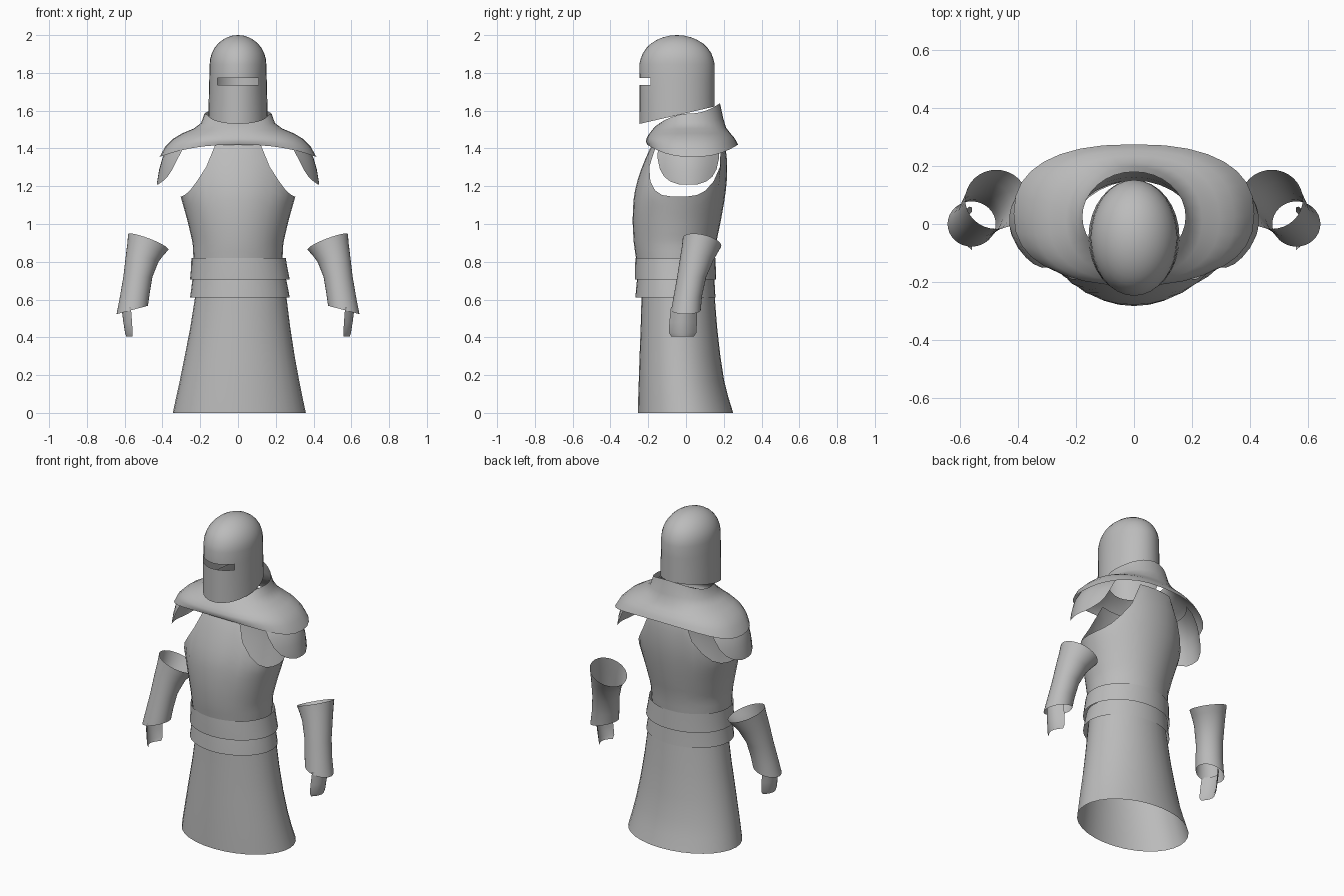
import bpy
import math

if "Cube" in bpy.data.objects:
    bpy.data.objects.remove(bpy.data.objects["Cube"])

SEG = 32
steel = bpy.data.materials.new("plain_grey")
steel.diffuse_color = (0.5, 0.5, 0.5, 1)
steel.use_nodes = True
steel.node_tree.nodes["Principled BSDF"].inputs["Base Color"].default_value = steel.diffuse_color


def interp(table, t):
    """Piecewise linear lookup; each row is (key, value, value...)."""
    if t <= table[0][0]:
        return table[0][1:]
    for a, b in zip(table, table[1:]):
        if t <= b[0]:
            f = (t - a[0]) / (b[0] - a[0])
            return tuple(p + (q - p) * f for p, q in zip(a[1:], b[1:]))
    return table[-1][1:]


def build(name, verts, faces, angle=40):
    mesh = bpy.data.meshes.new(name)
    mesh.from_pydata(verts, [], faces)
    mesh.materials.append(steel)
    obj = bpy.data.objects.new(name, mesh)
    bpy.context.collection.objects.link(obj)
    bpy.ops.object.select_all(action='DESELECT')
    obj.select_set(True)
    bpy.context.view_layer.objects.active = obj
    bpy.ops.object.shade_smooth_by_angle(angle=math.radians(angle))
    return obj


def grid(rows, cols, closed=True, flip=False, skip=lambda r, c: False):
    """Quad faces over a row-major grid of points."""
    faces = []
    for r in range(rows - 1):
        for c in range(cols if closed else cols - 1):
            if skip(r, c):
                continue
            d = (c + 1) % cols
            q = (r * cols + c, r * cols + d, (r + 1) * cols + d, (r + 1) * cols + c)
            faces.append(q[::-1] if flip else q)
    return faces


def oval(i, rx, front, back, cx=0.0, power=2.0):
    """Point i of an oval reaching from y=front to y=back."""
    a = 2 * math.pi * i / SEG
    c, s = math.cos(a), math.sin(a)
    e = 2 / power
    x = cx + rx * math.copysign(abs(c) ** e, c)
    y = (front + back) / 2 + (back - front) / 2 * math.copysign(abs(s) ** e, s)
    return x, y, c, s


def tube(name, rings, power=2.0):
    """Open shell; each ring is (z, cx, rx, front, back)."""
    verts = []
    for z, cx, rx, front, back in rings:
        verts += [(*oval(i, rx, front, back, cx, power)[:2], z) for i in range(SEG)]
    return build(name, verts, grid(len(rings), SEG))


# Skirt and the two overlapping waist bands
tube("skirt", [
    (0.0, 0.007, 0.352, -0.255, 0.25),
    (0.08, 0.007, 0.335, -0.253, 0.225),
    (0.17, 0.008, 0.316, -0.25, 0.202),
    (0.30, 0.009, 0.291, -0.246, 0.182),
    (0.45, 0.012, 0.265, -0.24, 0.165),
    (0.64, 0.015, 0.238, -0.235, 0.15)])
tube("lower_belt", [(0.61, 0.01, 0.264, -0.268, 0.156),
                    (0.66, 0.009, 0.256, -0.264, 0.153),
                    (0.72, 0.006, 0.246, -0.258, 0.15)])
tube("upper_belt", [(0.705, 0.01, 0.264, -0.27, 0.16),
                    (0.76, 0.007, 0.256, -0.27, 0.158),
                    (0.82, 0.003, 0.25, -0.268, 0.156)])

# Breastplate: columns end along the armhole curve
section = [  # z, half width, front, back
    (0.80, 0.235, -0.262, 0.15), (0.90, 0.24, -0.277, 0.16),
    (1.02, 0.268, -0.283, 0.185), (1.15, 0.305, -0.277, 0.208),
    (1.25, 0.308, -0.252, 0.218), (1.33, 0.30, -0.222, 0.218),
    (1.40, 0.29, -0.19, 0.21), (1.46, 0.28, -0.155, 0.195)]
armhole = [(0.0, 1.45), (0.4, 1.45), (0.48, 1.35), (0.56, 1.30),
           (0.71, 1.225), (0.85, 1.17), (0.94, 1.15), (1.0, 1.145)]
ROWS = 13
verts = []
for r in range(ROWS):
    for i in range(SEG):
        top = interp(armhole, abs(math.cos(2 * math.pi * i / SEG)))[0]
        z = 0.80 + (top - 0.80) * r / (ROWS - 1)
        rx, front, back = interp(section, z)
        verts.append((*oval(i, rx, front, back)[:2], z))
build("breastplate", verts, grid(ROWS, SEG))

# Shoulder cape with stand-up collar
cape = [  # half width, front, back, z at front, side, back, roundness
    (0.415, -0.205, 0.275, 1.42, 1.355, 1.42, 2.4),
    (0.385, -0.212, 0.266, 1.435, 1.41, 1.44, 2.4),
    (0.345, -0.21, 0.253, 1.45, 1.45, 1.46, 2.4),
    (0.295, -0.20, 0.235, 1.47, 1.48, 1.48, 2.3),
    (0.235, -0.185, 0.212, 1.49, 1.505, 1.51, 2.2),
    (0.195, -0.165, 0.197, 1.515, 1.535, 1.56, 2.1),
    (0.178, -0.13, 0.18, 1.54, 1.585, 1.64, 2.0)]
verts = []
for rx, front, back, zf, zs, zb, power in cape:
    for i in range(SEG):
        x, y, c, s = oval(i, rx, front, back, 0, power)
        verts.append((x, y, zs * c * c + (zb if s > 0 else zf) * s * s))
build("shoulder_cape", verts, grid(len(cape), SEG))

# Helmet: slanted rim, eye slit, domed crown
walls = [(1.53, 0.157), (1.64, 0.155), (1.737, 0.153), (1.772, 0.152), (1.845, 0.15)]
verts = []
for r, (z, rx) in enumerate(walls):
    for i in range(SEG):
        x, y, c, s = oval(i, rx, -0.285 + rx * 0.25, 0.152)
        slant = (0.092, 0.03, 0, 0, 0)[r] * (s + 1) / 2
        verts.append((x, y, z + slant))
DOME = 8
for k in range(1, DOME):
    a = math.pi / 2 * k / DOME
    f = math.cos(a)
    for i in range(SEG):
        x, y = oval(i, 0.15 * f, -0.0475 - 0.196 * f, -0.0475 + 0.196 * f)[:2]
        verts.append((x, y, 1.845 + 0.155 * math.sin(a)))
rows = len(walls) + DOME - 1
slit = SEG * 3 // 4
faces = grid(rows, SEG, skip=lambda r, c: r == 2 and slit - 4 <= c < slit + 4)
verts.append((0, -0.0475, 2.0))
last = (rows - 1) * SEG
faces += [(last + i, last + (i + 1) % SEG, len(verts) - 1) for i in range(SEG)]
build("helmet", verts, faces)

# Parts made once per side
shoulder = [  # z, outer x, half depth
    (1.21, 0.43, 0.05), (1.225, 0.428, 0.095), (1.25, 0.424, 0.127),
    (1.29, 0.417, 0.15), (1.35, 0.40, 0.163), (1.41, 0.365, 0.16), (1.45, 0.32, 0.15)]
sleeve = [  # cx, cy, cz, rx, ry, tilt by x, tilt by y
    (0.560, 0.000, 0.545, 0.083, 0.078, -0.022, 0.0),
    (0.547, 0.010, 0.620, 0.079, 0.075, -0.01, 0.0),
    (0.530, 0.030, 0.720, 0.077, 0.077, 0.0, 0.0),
    (0.507, 0.058, 0.820, 0.086, 0.088, 0.02, -0.01),
    (0.490, 0.073, 0.865, 0.096, 0.095, 0.03, -0.015),
    (0.475, 0.085, 0.905, 0.107, 0.102, 0.04, -0.02)]
hand = [  # z, outer x, bow, centre y, half depth
    (0.405, 0.592, 0.033, -0.018, 0.06), (0.425, 0.598, 0.04, -0.018, 0.073),
    (0.48, 0.607, 0.046, -0.015, 0.073), (0.56, 0.617, 0.05, -0.01, 0.07)]
ACROSS = 11
for side, sx in (("left", 1), ("right", -1)):
    flip = sx < 0
    span = [2 * j / (ACROSS - 1) - 1 for j in range(ACROSS)]
    # Rounded shoulder plate
    verts = [(sx * (X - 0.08 * (u * w / 0.16) ** 2), 0.012 + u * w, z)
             for z, X, w in shoulder for u in span]
    build(side + "_shoulder_plate", verts, grid(len(shoulder), ACROSS, False, flip))
    # Flared forearm guard
    verts = []
    for cx, cy, cz, rx, ry, tx, ty in sleeve:
        for i in range(SEG):
            x, y, c, s = oval(i, rx, cy - ry, cy + ry, cx)
            verts.append((sx * x, y, cz + tx * c + ty * s))
    build(side + "_forearm_guard", verts, grid(len(sleeve), SEG, True, flip))
    # Bowed plate over the back of the hand
    verts = [(sx * (X - bow * u * u), cy + u * w, z)
             for z, X, bow, cy, w in hand for u in span]
    build(side + "_hand_plate", verts, grid(len(hand), ACROSS, False, flip))
